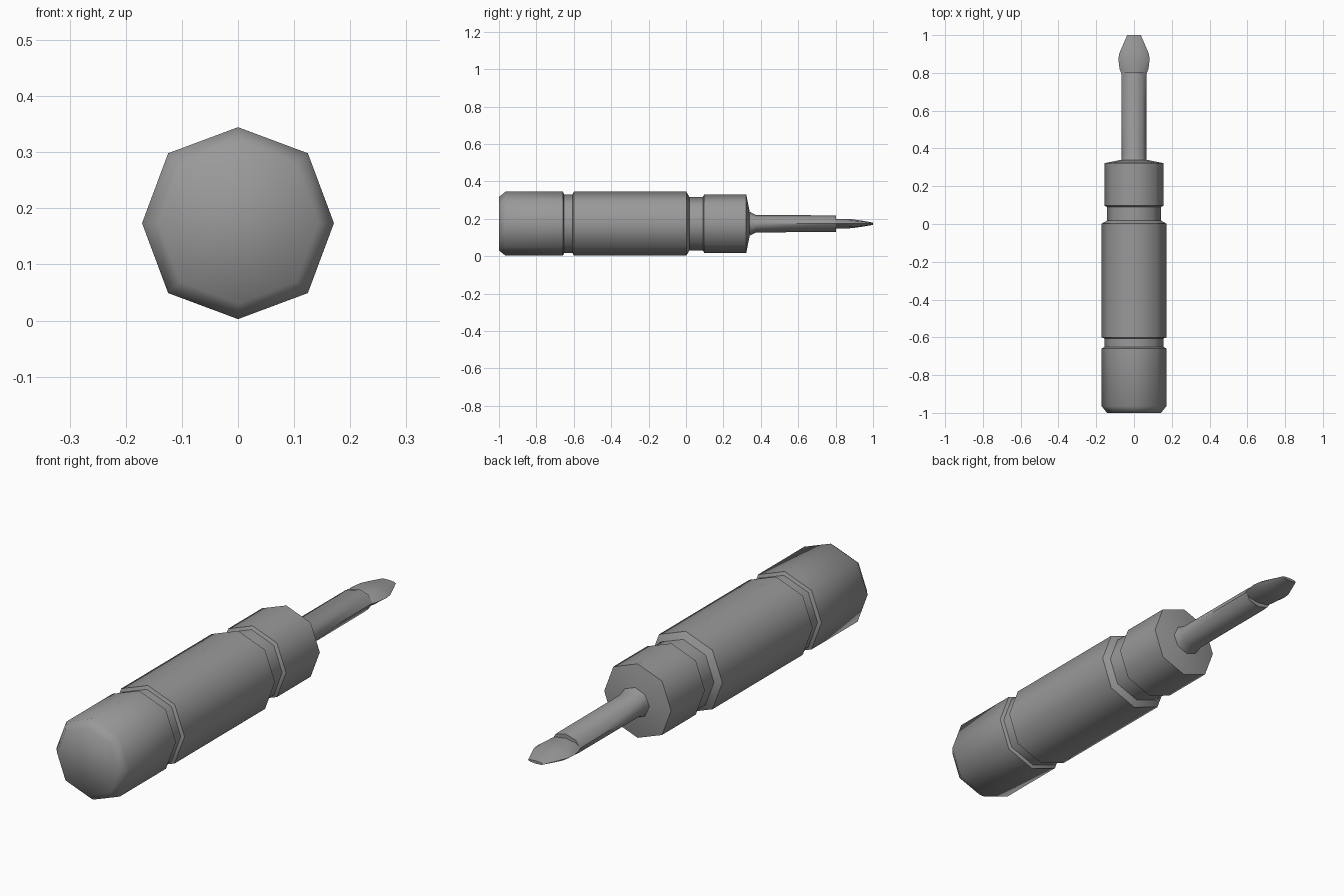
import bpy
import bmesh
import math

cube = bpy.data.objects.get("Cube")
if cube:
    bpy.data.objects.remove(cube, do_unlink=True)

AXIS_Z = 0.1735
SIDES = 8

grey = bpy.data.materials.new("plain grey")
grey.use_nodes = True
colour = (0.32, 0.32, 0.32, 1)
grey.diffuse_color = colour
grey.node_tree.nodes["Principled BSDF"].inputs["Base Color"].default_value = colour


def loft(name, sections, diagonal=1.03, angle=56):
    """Eight-sided tube along y through (y, half width, half height) sections."""
    bm = bmesh.new()
    rings = []
    for y, w, h in sections:
        ring = []
        for i in range(SIDES):
            a = math.tau * i / SIDES
            k = diagonal if i % 2 else 1
            ring.append(bm.verts.new((k * w * math.cos(a), y, AXIS_Z + k * h * math.sin(a))))
        rings.append(ring)
    for a, b in zip(rings, rings[1:]):
        for i in range(SIDES):
            j = (i + 1) % SIDES
            bm.faces.new((a[i], a[j], b[j], b[i]))
    bm.faces.new(rings[0])
    bm.faces.new(rings[-1])
    bmesh.ops.recalc_face_normals(bm, faces=bm.faces)
    mesh = bpy.data.meshes.new(name)
    bm.to_mesh(mesh)
    bm.free()
    mesh.materials.append(grey)
    obj = bpy.data.objects.new(name, mesh)
    bpy.context.collection.objects.link(obj)
    bpy.ops.object.select_all(action="DESELECT")
    obj.select_set(True)
    bpy.context.view_layer.objects.active = obj
    bpy.ops.object.shade_smooth_by_angle(angle=math.radians(angle))
    return obj


def turned(*profile):
    return [(y, r, r) for y, r in profile]


# Grip with rounded butt and a groove near the rear
loft("handle", turned(
    (-1.0, 0.143), (-0.965, 0.171),
    (-0.658, 0.171), (-0.652, 0.157), (-0.606, 0.157), (-0.6, 0.171),
    (0.002, 0.171), (0.018, 0.143), (0.06, 0.143)))

# Collar with narrow neck behind it
loft("collar", turned(
    (0.04, 0.143), (0.09, 0.143), (0.097, 0.156), (0.322, 0.156), (0.34, 0.066)))

# Slightly flattened shank flaring into the collar
loft("shank", [
    (0.33, 0.068, 0.066), (0.345, 0.067, 0.062), (0.375, 0.066, 0.046),
    (0.785, 0.066, 0.045), (0.79, 0.066, 0.043), (0.802, 0.066, 0.043)], 1.0)

# Flat flared blade
loft("blade_tip", [
    (0.795, 0.066, 0.026), (0.82, 0.076, 0.026), (0.87, 0.083, 0.025),
    (0.9, 0.079, 0.022), (0.95, 0.058, 0.015), (1.0, 0.036, 0.006)], 1.0)
